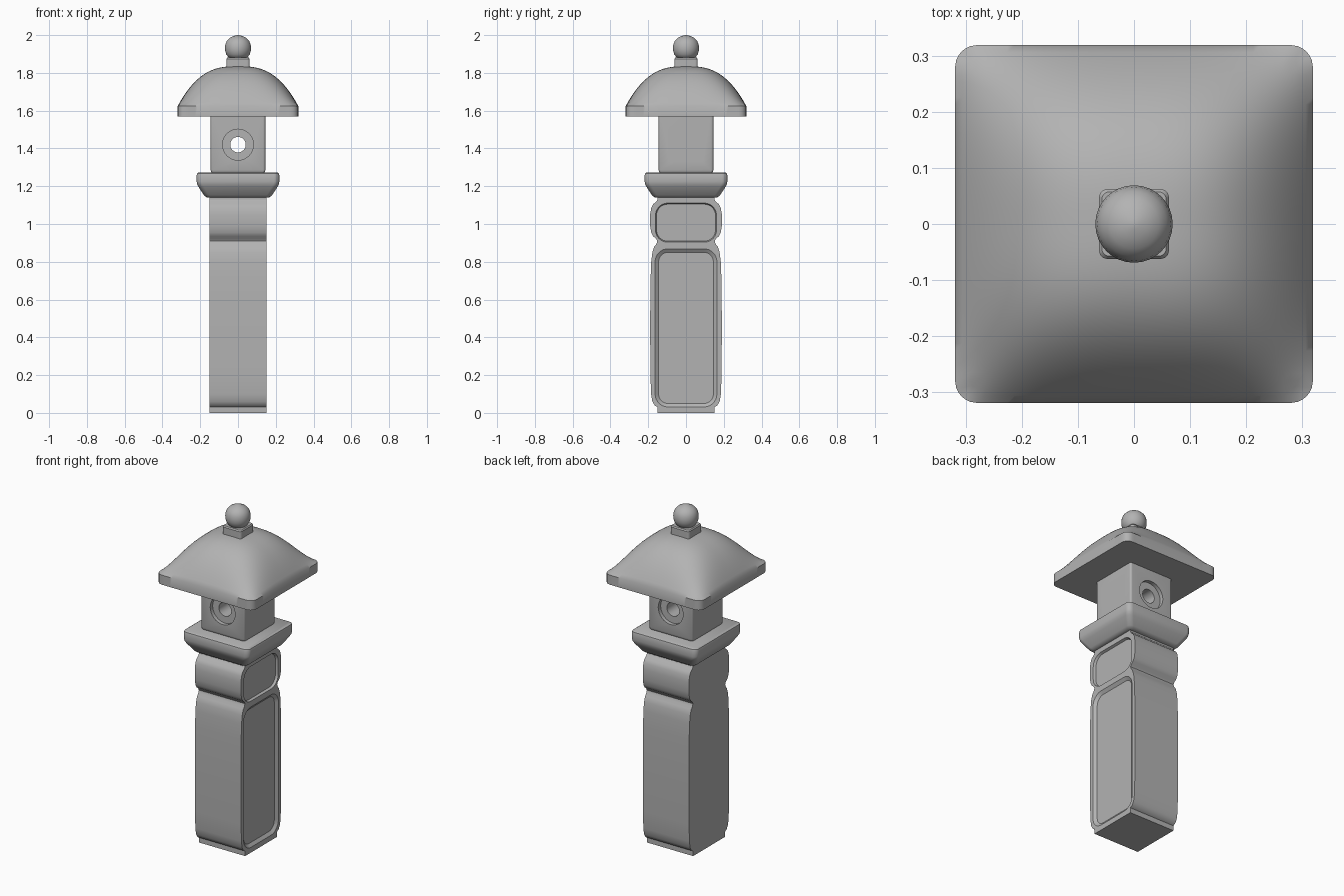
import bpy, bmesh, math
from mathutils import Matrix, Vector

old = bpy.data.objects.get("Cube")
if old:
    bpy.data.objects.remove(old, do_unlink=True)

stone = bpy.data.materials.new("grey_stone")
stone.use_nodes = True
GREY = (0.45, 0.45, 0.45, 1)
stone.diffuse_color = GREY
stone.node_tree.nodes["Principled BSDF"].inputs["Base Color"].default_value = GREY


def finish(name, bm):
    bmesh.ops.recalc_face_normals(bm, faces=bm.faces)
    mesh = bpy.data.meshes.new(name)
    bm.to_mesh(mesh)
    bm.free()
    mesh.materials.append(stone)
    ob = bpy.data.objects.new(name, mesh)
    bpy.context.collection.objects.link(ob)
    return ob


def activate(ob):
    bpy.ops.object.select_all(action='DESELECT')
    ob.select_set(True)
    bpy.context.view_layer.objects.active = ob


def smooth(ob, angle=32):
    activate(ob)
    bpy.ops.object.shade_smooth_by_angle(angle=math.radians(angle))


def rounded_rect(hx, hy, r, seg=8):
    pts = []
    for k, (sx, sy) in enumerate([(1, 1), (-1, 1), (-1, -1), (1, -1)]):
        for i in range(seg + 1):
            a = math.pi / 2 * (k + i / seg)
            pts.append((sx * (hx - r) + r * math.cos(a), sy * (hy - r) + r * math.sin(a)))
    return pts


def loft(name, rings, matrix=Matrix()):
    """Stack rounded rectangles (half x, half y, corner radius, height)."""
    bm = bmesh.new()
    loops = [[bm.verts.new((x, y, z)) for x, y in rounded_rect(hx, hy, r)]
             for hx, hy, r, z in rings]
    for a, b in zip(loops, loops[1:]):
        for i in range(len(a)):
            j = (i + 1) % len(a)
            bm.faces.new((a[i], a[j], b[j], b[i]))
    bm.faces.new(loops[0])
    bm.faces.new(loops[-1])
    bmesh.ops.remove_doubles(bm, verts=bm.verts, dist=1e-5)
    bm.transform(matrix)
    return finish(name, bm)


def cut(ob, cutter):
    cutter.hide_render = True
    mod = ob.modifiers.new("cut", 'BOOLEAN')
    mod.operation = 'DIFFERENCE'
    mod.solver = 'EXACT'
    mod.object = cutter
    activate(ob)
    bpy.ops.object.modifier_apply(modifier=mod.name)
    bpy.data.objects.remove(cutter, do_unlink=True)


def along_x(sign, z):
    # local x -> world y, local y -> world z, local z -> outward
    m = Matrix(((0, 0, sign), (1, 0, 0), (0, 1, 0))).to_4x4()
    return Matrix.Translation((0, 0, z)) @ m


# Post: side outline swept across x, pinched between the two blocks
side = [(.15, 0), (.15, .03), (.165, .038), (.178, .06), (.185, .1), (.188, .2),
        (.19, .45), (.188, .7), (.184, .8), (.178, .85), (.168, .88), (.156, .895),
        (.152, .91), (.158, .922), (.174, .935), (.184, .955), (.19, .99), (.19, 1.05),
        (.184, 1.085), (.174, 1.105), (.158, 1.118), (.15, 1.13), (.15, 1.15)]
bm = bmesh.new()
outline = side + [(-y, z) for y, z in reversed(side)]
cap = bm.faces.new([bm.verts.new((-.152, y, z)) for y, z in outline])
sweep = bmesh.ops.extrude_face_region(bm, geom=[cap])
bmesh.ops.translate(bm, vec=Vector((.304, 0, 0)),
                    verts=[v for v in sweep["geom"] if isinstance(v, bmesh.types.BMVert)])
post = finish("post", bm)

# Recessed panels on both sides: half width, half height, corner, centre z, wall slope
for sign in (1, -1):
    for hy, hz, r, z, slope in [(.165, .42, .07, .45, .02), (.162, .104, .065, 1.007, .006)]:
        rings = [(hy - slope, hz - slope, r - slope, .138), (hy, hz, r, .153), (hy, hz, r, .2)]
        cut(post, loft("panel_cutter", rings, along_x(sign, z)))
smooth(post)

# Platform with sloping underside and softened top edge
platform = loft("platform", [
    (.155, .155, .02, 1.14), (.168, .168, .025, 1.142), (.18, .18, .028, 1.152),
    (.208, .208, .03, 1.195), (.216, .216, .03, 1.21), (.219, .219, .03, 1.225),
    (.219, .219, .03, 1.258), (.216, .216, .027, 1.268), (.208, .208, .02, 1.273)])
smooth(platform)

# Lamp box, pierced by a round opening front to back and a square one side to side
lamp_box = loft("lamp_box", [
    (.135, .135, .012, 1.265), (.142, .142, .012, 1.275), (.145, .145, .012, 1.285),
    (.145, .145, .012, 1.58)])


def opening(wide, narrow, r_wide, r_narrow):
    steps = [(wide, r_wide, -.2), (wide, r_wide, -.122), (narrow, r_narrow, -.122),
             (narrow, r_narrow, .122), (wide, r_wide, .122), (wide, r_wide, .2)]
    return [(h, h, r, z) for h, r, z in steps]


CENTRE = 1.42
cut(lamp_box, loft("square_cutter", opening(.09, .063, .014, .014), along_x(1, CENTRE)))
front = Matrix.Translation((0, 0, CENTRE)) @ Matrix.Rotation(math.pi / 2, 4, 'X')
cut(lamp_box, loft("round_cutter", opening(.082, .041, .082, .041), front))
smooth(lamp_box)

# Roof: pillow-shaped top over a short vertical rim
HALF, CORNER, EAVE, RISE = .319, .04, 1.625, .21
bm = bmesh.new()
bmesh.ops.create_grid(bm, x_segments=48, y_segments=48, size=HALF)
for v in bm.verts:
    x, y = v.co.x, v.co.y
    fall = [1 - min(1, abs(c) / HALF) ** 2.8 for c in (x, y)]
    v.co.z = EAVE + RISE * fall[0] * fall[1]
    dx, dy = abs(x) - HALF + CORNER, abs(y) - HALF + CORNER
    if dx > 0 and dy > 0:
        k = max(dx, dy) / math.hypot(dx, dy)
        v.co.x = math.copysign(HALF - CORNER + dx * k, x)
        v.co.y = math.copysign(HALF - CORNER + dy * k, y)
rim = [e for e in bm.edges if e.is_boundary]
skirt = bmesh.ops.extrude_edge_only(bm, edges=rim)["geom"]
for v in skirt:
    if isinstance(v, bmesh.types.BMVert):
        v.co.z = 1.568
bmesh.ops.contextual_create(bm, geom=[e for e in skirt if isinstance(e, bmesh.types.BMEdge)
                                      and e.is_boundary])
smooth(finish("roof", bm), 40)

# Finial: square neck and a slightly pointed ball
neck = loft("finial_neck", [(.062, .062, .014, 1.82), (.062, .062, .014, 1.874),
                            (.057, .057, .012, 1.881)])
smooth(neck)
ball_profile = [(.03, 1.874), (.05, 1.882), (.062, 1.898), (.068, 1.917), (.069, 1.935),
                (.066, 1.954), (.058, 1.971), (.044, 1.985), (.026, 1.994), (.01, 1.999),
                (.002, 2.0)]
ball = loft("finial_ball", [(r, r, r, z) for r, z in ball_profile])
smooth(ball, 45)
